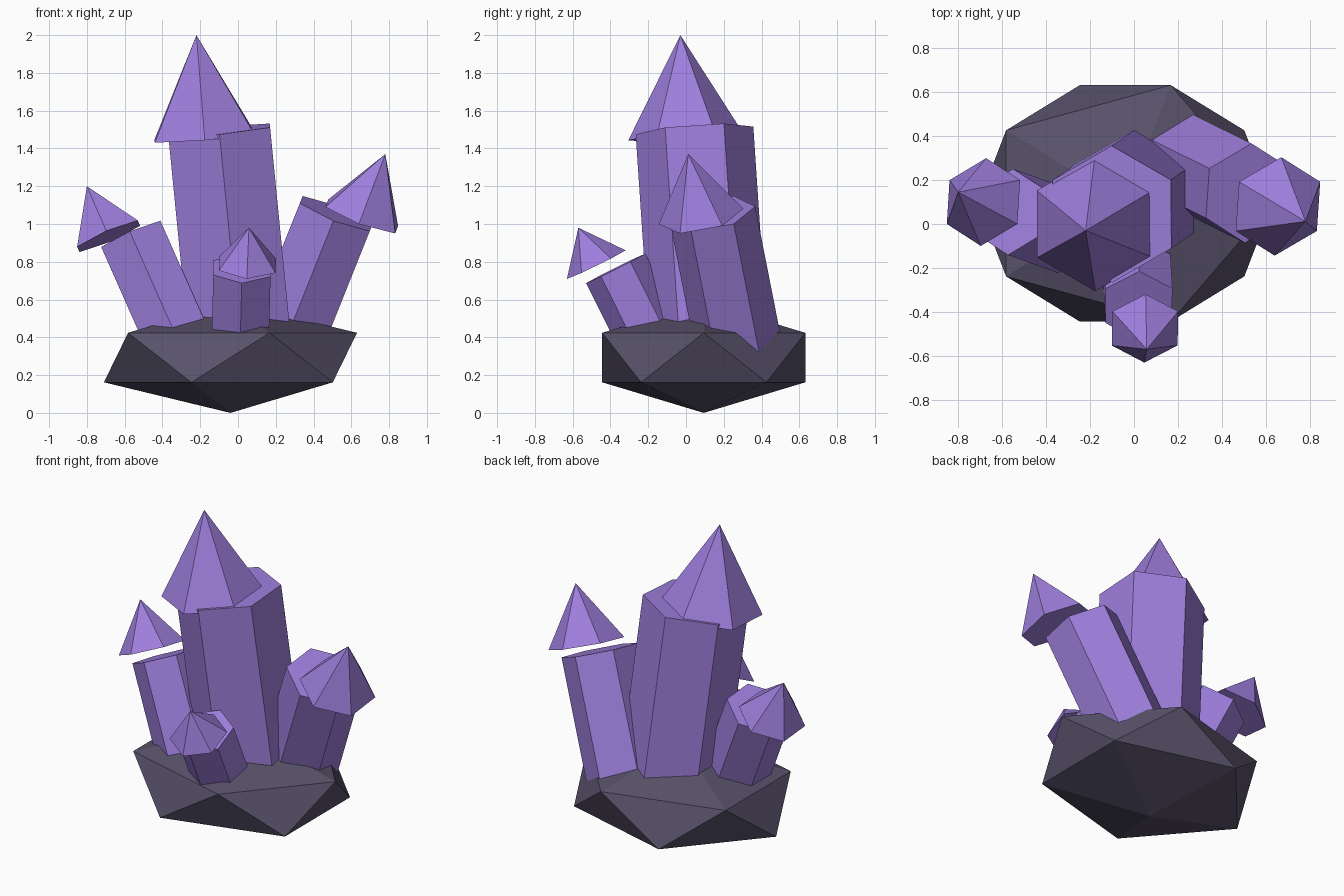
import bpy
import math
from mathutils import Vector, Euler, Matrix

cube = bpy.data.objects.get("Cube")
if cube:
    bpy.data.objects.remove(cube, do_unlink=True)


def make_material(name, color):
    mat = bpy.data.materials.new(name)
    mat.use_nodes = True
    mat.diffuse_color = color
    mat.node_tree.nodes["Principled BSDF"].inputs["Base Color"].default_value = color
    return mat


purple = make_material("crystal purple", (0.342, 0.209, 0.716, 1))
stone = make_material("dark stone", (0.098, 0.084, 0.144, 1))


def hex_part(name, start, end, radius, end_radius):
    """Six-sided prism or pyramid whose axis runs from start to end."""
    start, end = Vector(start), Vector(end)
    axis = (end - start).normalized()
    bpy.ops.mesh.primitive_cone_add(vertices=6, radius1=radius, radius2=end_radius,
                                    depth=(end - start).length)
    part = bpy.context.object
    part.name = name
    # Lean sideways and forwards without twisting around the axis
    lean = Euler((-math.asin(axis.y), math.atan2(axis.x, axis.z), 0))
    part.data.transform(Matrix.Translation((start + end) / 2) @ lean.to_matrix().to_4x4())
    part.data.materials.append(purple)


def crystal(name, foot, top, radius, tip_base, apex, tip_radius):
    hex_part(name + "_shaft", foot, top, radius, radius)
    hex_part(name + "_tip", tip_base, apex, tip_radius, 0)


# Faceted rock base
bpy.ops.mesh.primitive_ico_sphere_add(subdivisions=1, radius=1)
rock = bpy.context.object
rock.name = "rock_base"
rock.data.transform(Matrix.Translation((-0.04, 0.094, 0.293))
                    @ Matrix.Diagonal((0.749, 0.632, 0.293, 1)))
rock.data.materials.append(stone)

# Crystals with slightly shifted, separate tips
crystal("main_crystal", (0.01, 0.12, 0.38), (-0.10, 0.045, 1.495), 0.312,
        (-0.177, 0.0, 1.46), (-0.22, -0.03, 2.0), 0.306)
crystal("left_crystal", (0.25, 0.273, 0.38), (0.52, 0.14, 1.055), 0.23,
        (0.655, 0.08, 1.04), (0.78, 0.012, 1.37), 0.228)
crystal("right_crystal", (-0.325, -0.03, 0.40), (-0.562, 0.055, 0.935), 0.198,
        (-0.685, 0.10, 0.935), (-0.80, 0.145, 1.2), 0.202)
crystal("front_crystal", (0.012, -0.19, 0.40), (0.022, -0.372, 0.765), 0.175,
        (0.05, -0.475, 0.785), (0.058, -0.57, 0.98), 0.173)
